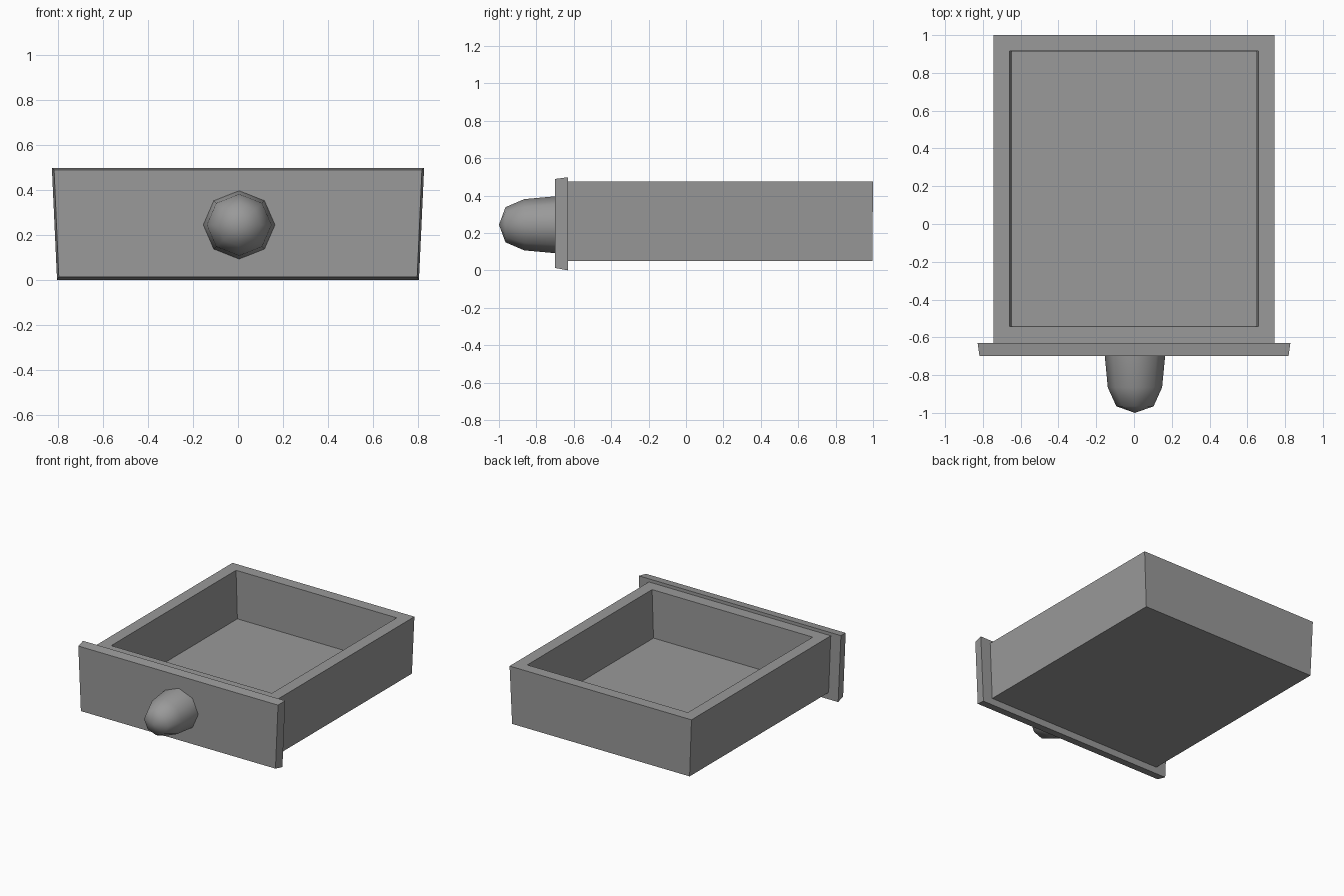
import bpy
import bmesh
from math import sin, cos, tau, radians

if "Cube" in bpy.data.objects:
    bpy.data.objects.remove(bpy.data.objects["Cube"])

grey = bpy.data.materials.new("mid grey")
grey.use_nodes = True
grey.diffuse_color = (0.32, 0.32, 0.32, 1)
grey.node_tree.nodes["Principled BSDF"].inputs["Base Color"].default_value = grey.diffuse_color


def loft(name, rings, tip=None):
    """Skin a run of point rings, closing the ends with a face or a tip."""
    bm = bmesh.new()
    loops = [[bm.verts.new(p) for p in ring] for ring in rings]
    n = len(loops[0])
    for a, b in zip(loops, loops[1:]):
        for i in range(n):
            j = (i + 1) % n
            bm.faces.new((a[i], a[j], b[j], b[i]))
    bm.faces.new(loops[0][::-1])
    if tip:
        end = bm.verts.new(tip)
        for i in range(n):
            bm.faces.new((loops[-1][i], loops[-1][(i + 1) % n], end))
    else:
        bm.faces.new(loops[-1])
    bmesh.ops.recalc_face_normals(bm, faces=bm.faces)
    mesh = bpy.data.meshes.new(name)
    bm.to_mesh(mesh)
    bm.free()
    mesh.materials.append(grey)
    obj = bpy.data.objects.new(name, mesh)
    bpy.context.collection.objects.link(obj)
    return obj


def flat_ring(half, front, back, z):
    return [(-half, front, z), (half, front, z), (half, back, z), (-half, back, z)]


def upright_ring(y, low_half, top_half, low, top):
    return [(-low_half, y, low), (low_half, y, low), (top_half, y, top), (-top_half, y, top)]


# Open tray: up the outside, over the rim, down to the floor
loft("drawer_tray", [
    flat_ring(0.727, -0.635, 0.996, 0.05),
    flat_ring(0.745, -0.635, 1.0, 0.475),
    flat_ring(0.658, -0.543, 0.917, 0.475),
    flat_ring(0.645, -0.541, 0.914, 0.12),
])

# Front panel, wider at the top and bevelled toward the front
loft("front_panel", [
    upright_ring(-0.63, 0.805, 0.828, 0.0, 0.498),
    upright_ring(-0.70, 0.797, 0.818, 0.013, 0.489),
])

# Eight-sided rounded knob
KNOB_X, KNOB_Z = 0.005, 0.244
knob_rings = []
for y, r in ((-0.69, 0.153), (-0.70, 0.152), (-0.865, 0.137), (-0.965, 0.094)):
    knob_rings.append([(KNOB_X + 1.05 * r * cos(i * tau / 8), y, KNOB_Z + r * sin(i * tau / 8))
                       for i in range(8)])
knob = loft("knob", knob_rings, tip=(KNOB_X, -1.0, KNOB_Z))
bpy.ops.object.select_all(action="DESELECT")
knob.select_set(True)
bpy.context.view_layer.objects.active = knob
bpy.ops.object.shade_smooth_by_angle(angle=radians(60))
